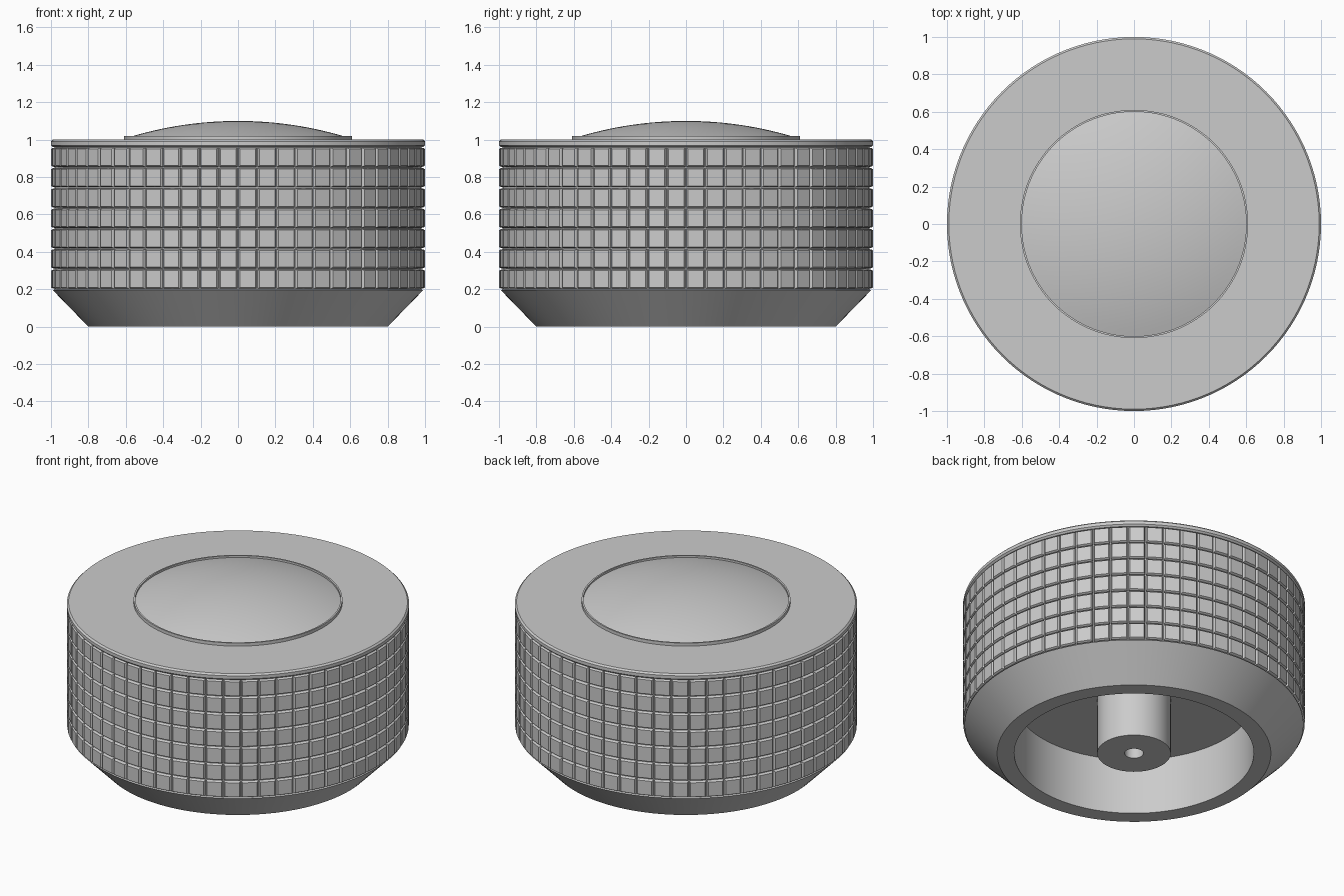
import bpy, bmesh, math

if "Cube" in bpy.data.objects:
    bpy.data.objects.remove(bpy.data.objects["Cube"])

SEG = 120        # lathe smoothness
COLS, ROWS = 60, 7   # knurled grip tiles
BAND = (0.2, 0.96)   # grip band heights


def add_object(name, bm):
    mesh = bpy.data.meshes.new(name)
    bm.to_mesh(mesh)
    bm.free()
    obj = bpy.data.objects.new(name, mesh)
    bpy.context.collection.objects.link(obj)
    bpy.ops.object.select_all(action='DESELECT')
    obj.select_set(True)
    bpy.context.view_layer.objects.active = obj
    bpy.ops.object.shade_smooth_by_angle(angle=math.radians(20))
    return obj


def lathe(name, profile):
    """Spin an (r, z) profile around the z axis."""
    bm = bmesh.new()
    verts = [bm.verts.new((r, 0, z)) for r, z in profile]
    edges = [bm.edges.new(pair) for pair in zip(verts, verts[1:])]
    bmesh.ops.spin(bm, geom=verts + edges, cent=(0, 0, 0), axis=(0, 0, 1),
                   angle=math.tau, steps=SEG, use_duplicate=False)
    bmesh.ops.remove_doubles(bm, verts=bm.verts, dist=1e-4)
    bmesh.ops.recalc_face_normals(bm, faces=bm.faces)
    return add_object(name, bm)


# Hollow body: screw hole, boss, cavity, foot, chamfer, core, rim, top face
lathe("knob_body", [
    (0, 0.3), (0.055, 0.3), (0.055, 0), (0.215, 0), (0.215, 0.36),
    (0.7, 0.36), (0.7, 0), (0.8, 0), (0.99, 0.195), (0.98, BAND[0]),
    (0.98, BAND[1]), (0.99, BAND[1]), (1.0, 0.97), (1.0, 0.99),
    (0.99, 1.0), (0.61, 1.0), (0.61, 1.02), (0.6, 1.02), (0.6, 1.0)])

# Shallow domed cap inside the lip, cut from a sphere of radius 2
R = 2.0
arc = [0.6 * i / 16 for i in range(17)]
lathe("domed_cap", [(r, 1.1 - R + math.sqrt(R * R - r * r)) for r in arc])

# Grip: bevelled tiles raised from a cylinder of 60 x 7 faces
bm = bmesh.new()
rings = []
for j in range(ROWS + 1):
    z = BAND[0] + (BAND[1] - BAND[0]) * j / ROWS
    rings.append([bm.verts.new((0.981 * math.cos(math.tau * i / COLS),
                                0.981 * math.sin(math.tau * i / COLS), z))
                  for i in range(COLS)])
for low, high in zip(rings, rings[1:]):
    for i in range(COLS):
        k = (i + 1) % COLS
        bm.faces.new((low[i], low[k], high[k], high[i]))
bm.normal_update()
tiles = list(bm.faces)
for thickness, depth in ((0.004, 0), (0.002, 0.01), (0.007, 0.008)):
    bmesh.ops.inset_individual(bm, faces=tiles, thickness=thickness, depth=depth)
    bm.normal_update()
add_object("grip_tiles", bm)
